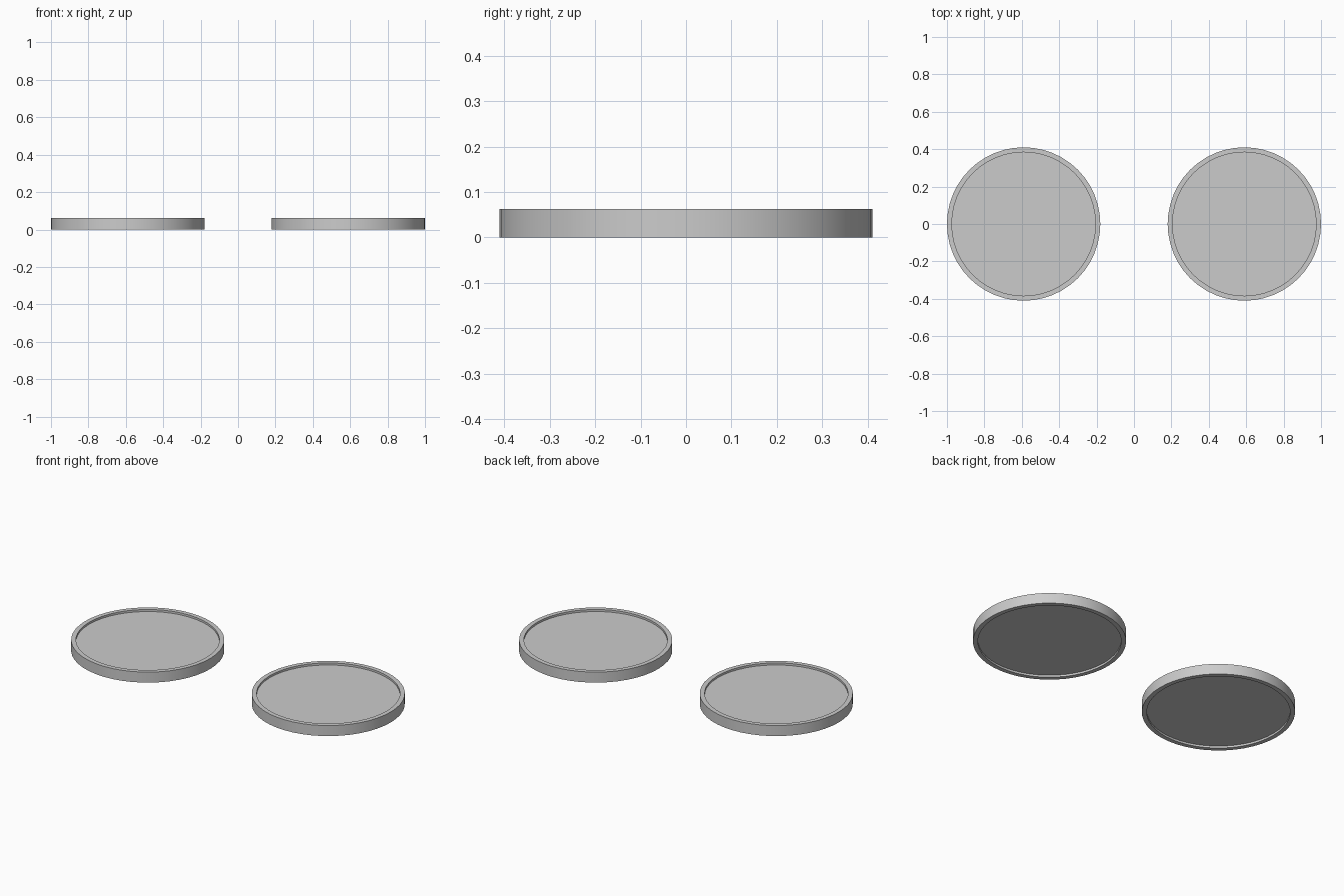
import bpy, bmesh, math

if "Cube" in bpy.data.objects:
    bpy.data.objects.remove(bpy.data.objects["Cube"])

SEGMENTS = 48
R_OUT, R_IN = 0.41, 0.384
HEIGHT, RECESS = 0.062, 0.012


def lathe(name, profile, x, closed):
    """Spin an (r, z) profile around z to make one object."""
    bm = bmesh.new()
    verts = [bm.verts.new((r, 0, z)) for r, z in profile]
    count = len(verts) if closed else len(verts) - 1
    edges = [bm.edges.new((verts[i], verts[(i + 1) % len(verts)])) for i in range(count)]
    bmesh.ops.spin(bm, geom=verts + edges, cent=(0, 0, 0), axis=(0, 0, 1),
                   angle=math.tau, steps=SEGMENTS, use_duplicate=False)
    bmesh.ops.remove_doubles(bm, verts=bm.verts, dist=1e-5)
    bmesh.ops.recalc_face_normals(bm, faces=bm.faces)
    mesh = bpy.data.meshes.new(name)
    bm.to_mesh(mesh)
    bm.free()
    obj = bpy.data.objects.new(name, mesh)
    obj.location.x = x
    bpy.context.collection.objects.link(obj)
    bpy.ops.object.select_all(action='DESELECT')
    obj.select_set(True)
    bpy.context.view_layer.objects.active = obj
    bpy.ops.object.shade_smooth_by_angle(angle=math.radians(30))


for side, x in (("left", -0.59), ("right", 0.59)):
    # One solid disc: raised rim with a shallow recess on both faces
    lathe(side + "_disc", [
        (0, RECESS), (R_IN, RECESS), (R_IN, 0), (R_OUT, 0),
        (R_OUT, HEIGHT), (R_IN, HEIGHT), (R_IN, HEIGHT - RECESS), (0, HEIGHT - RECESS),
    ], x, closed=False)
